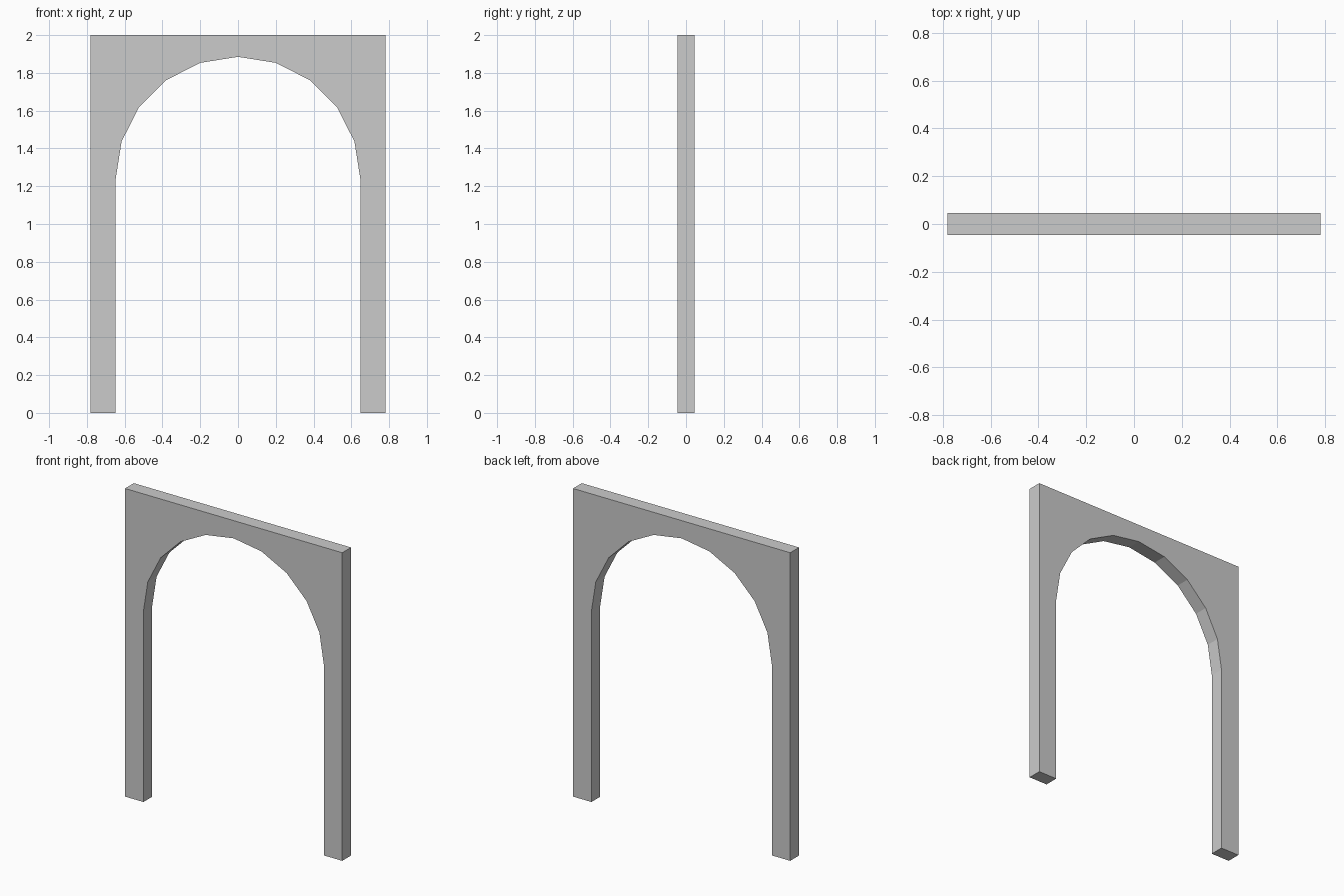
import bpy, bmesh
from math import cos, sin, pi

if "Cube" in bpy.data.objects:
    bpy.data.objects.remove(bpy.data.objects["Cube"])

HALF_W, HEIGHT, DEPTH = 0.78, 2.0, 0.09
RADIUS, SPRING, SEGMENTS = 0.648, 1.237, 10

# Front profile: outer frame, then the opening with its faceted round arch
profile = [(RADIUS, 0), (HALF_W, 0), (HALF_W, HEIGHT),
           (-HALF_W, HEIGHT), (-HALF_W, 0), (-RADIUS, 0)]
for i in range(SEGMENTS + 1):
    a = pi - pi * i / SEGMENTS
    profile.append((RADIUS * cos(a), SPRING + RADIUS * sin(a)))

# Extrude the profile through the wall thickness
bm = bmesh.new()
front = bm.faces.new([bm.verts.new((x, -DEPTH / 2, z)) for x, z in profile])
ext = bmesh.ops.extrude_face_region(bm, geom=[front], use_keep_orig=True)
verts = [g for g in ext["geom"] if isinstance(g, bmesh.types.BMVert)]
bmesh.ops.translate(bm, verts=verts, vec=(0, DEPTH, 0))
bmesh.ops.recalc_face_normals(bm, faces=bm.faces[:])

mesh = bpy.data.meshes.new("archway")
bm.to_mesh(mesh)
bm.free()
bpy.context.collection.objects.link(bpy.data.objects.new("archway", mesh))
